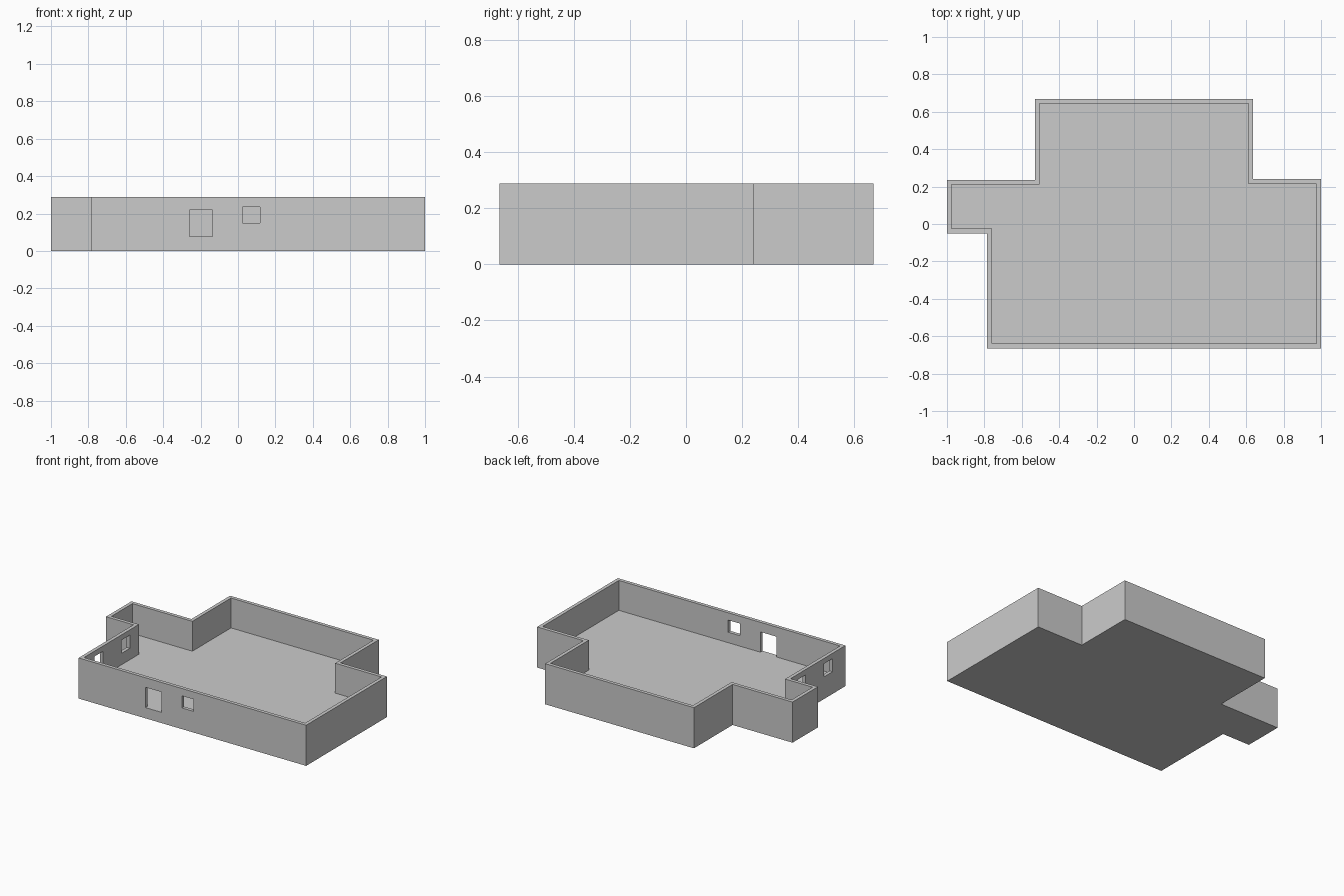
import bpy
import bmesh
from mathutils import Vector

if "Cube" in bpy.data.objects:
    bpy.data.objects.remove(bpy.data.objects["Cube"])

HEIGHT, FLOOR, WALL = 0.288, 0.076, 0.025

# Outer footprint, counter-clockwise
footprint = [Vector(p) for p in (
    (-0.785, -0.665), (1, -0.665), (1, 0.24), (0.637, 0.24), (0.637, 0.668),
    (-0.53, 0.668), (-0.53, 0.235), (-1, 0.235), (-1, -0.05), (-0.785, -0.05))]


def inset(points, t):
    """Offset a right-angled outline inwards by t."""
    out = []
    for i, p in enumerate(points):
        a = (p - points[i - 1]).normalized()
        b = (points[(i + 1) % len(points)] - p).normalized()
        out.append(p + t * Vector((-a.y - b.y, a.x + b.x)))
    return out


def prism(name, points, z0, z1):
    bm = bmesh.new()
    face = bm.faces.new([bm.verts.new((p[0], p[1], z0)) for p in points])
    top = bmesh.ops.extrude_face_region(bm, geom=[face])["geom"]
    bmesh.ops.translate(bm, vec=(0, 0, z1 - z0),
                        verts=[v for v in top if isinstance(v, bmesh.types.BMVert)])
    bmesh.ops.recalc_face_normals(bm, faces=bm.faces[:])
    mesh = bpy.data.meshes.new(name)
    bm.to_mesh(mesh)
    bm.free()
    obj = bpy.data.objects.new(name, mesh)
    bpy.context.collection.objects.link(obj)
    return obj


def cut(target, cutter):
    mod = target.modifiers.new("cut", "BOOLEAN")
    mod.operation, mod.solver, mod.object = "DIFFERENCE", "EXACT", cutter
    bpy.context.view_layer.objects.active = target
    bpy.ops.object.modifier_apply(modifier=mod.name)
    bpy.data.objects.remove(cutter)


def opening(target, x0, x1, y0, y1, z0, z1):
    cut(target, prism("opening_cutter", [(x0, y0), (x1, y0), (x1, y1), (x0, y1)], z0, z1))


# Solid block hollowed into a raised floor with surrounding walls
shell = prism("house_walls_and_floor", footprint, 0, HEIGHT)
cut(shell, prism("room_cutter", inset(footprint, WALL), FLOOR, HEIGHT + 0.1))

# Front doorway and front window
opening(shell, -0.26, -0.135, -0.70, -0.60, FLOOR, 0.22)
opening(shell, 0.025, 0.118, -0.70, -0.60, 0.15, 0.236)

# Two windows in the left wall
for y in (-0.52, -0.22):
    opening(shell, -0.82, -0.73, y, y + 0.093, 0.157, 0.25)
